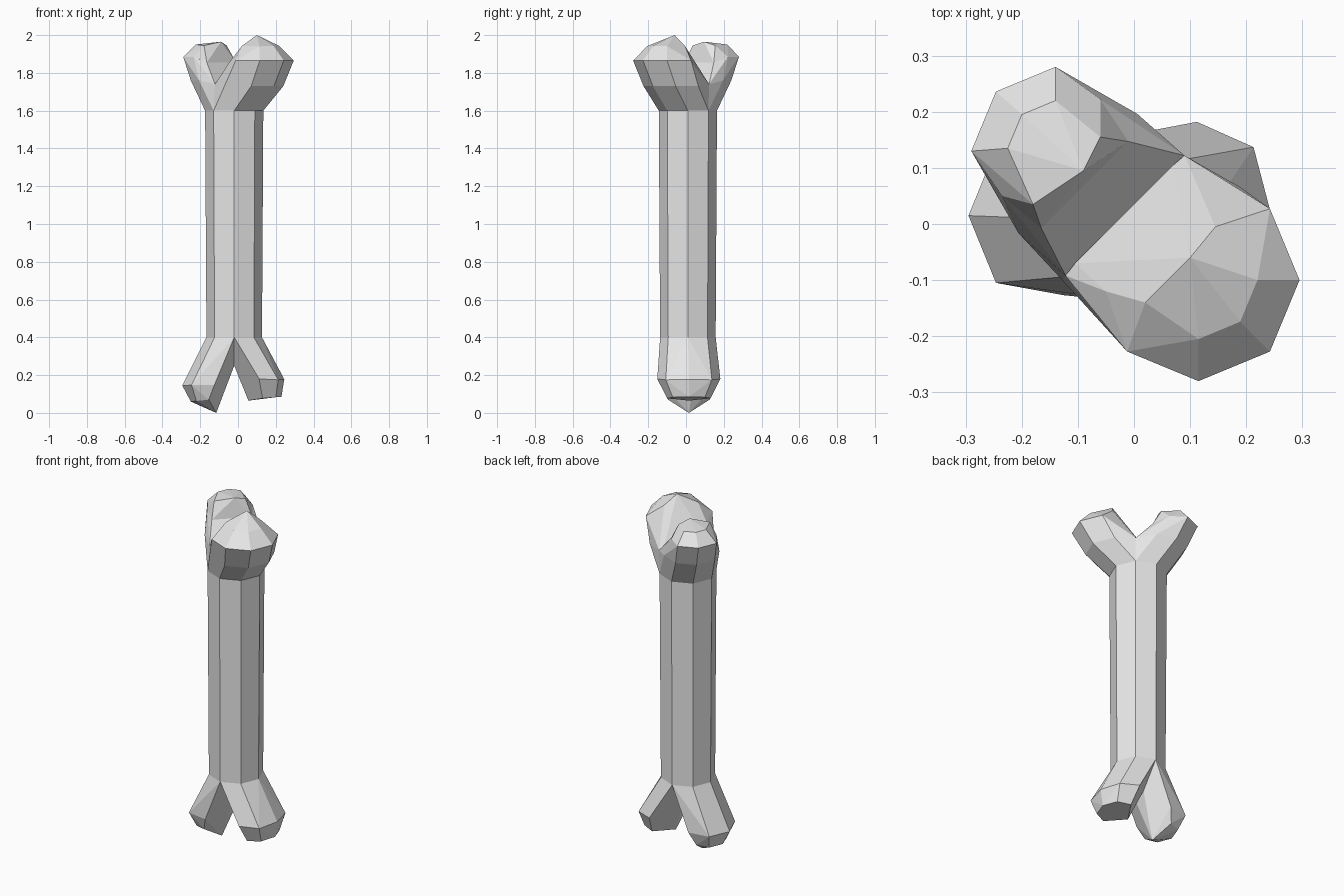
import bpy, bmesh, math
from mathutils import Vector

if "Cube" in bpy.data.objects:
    bpy.data.objects.remove(bpy.data.objects["Cube"])

bone_grey = bpy.data.materials.new("bone grey")
bone_grey.diffuse_color = (0.8, 0.8, 0.8, 1)
bone_grey.use_nodes = True
bone_grey.node_tree.nodes["Principled BSDF"].inputs["Base Color"].default_value = bone_grey.diffuse_color


def finish(name, bm):
    bmesh.ops.recalc_face_normals(bm, faces=bm.faces)
    me = bpy.data.meshes.new(name)
    bm.to_mesh(me)
    bm.free()
    me.materials.append(bone_grey)
    ob = bpy.data.objects.new(name, me)
    bpy.context.collection.objects.link(ob)
    return ob


def arc(cx, cy, r, z, first):
    """Five neighbouring corners of an octagon, starting at corner number first."""
    return [(cx + r * math.cos(k * math.pi / 4), cy + r * math.sin(k * math.pi / 4), z)
            for k in range(first, first + 5)]


def knob(name, *hulls):
    """A faceted knob made from one or more stacked convex blocks."""
    out = bmesh.new()
    for pts in hulls:
        bm = bmesh.new()
        for p in pts:
            bm.verts.new(p)
        res = bmesh.ops.convex_hull(bm, input=bm.verts)
        loose = {g for g in res["geom_interior"] if isinstance(g, bmesh.types.BMVert)}
        bmesh.ops.delete(bm, geom=list(loose), context='VERTS')
        bmesh.ops.dissolve_limit(bm, angle_limit=math.radians(4),
                                 verts=bm.verts, edges=bm.edges)
        tmp = bpy.data.meshes.new("block")
        bm.to_mesh(tmp)
        bm.free()
        out.from_mesh(tmp)
        bpy.data.meshes.remove(tmp)
    return finish(name, out)


def both_sides(points, cy=0.015):
    """Mirror (x, offset, z) points across the y middle."""
    return [(x, cy + s * d, z) for x, d, z in points for s in (1, -1) if d or s > 0]


CX, CY = -0.02, 0.01

# Eight-sided shaft
bm = bmesh.new()
bmesh.ops.create_cone(bm, cap_ends=True, segments=8, radius1=0.147, radius2=0.154, depth=1.2)
bmesh.ops.translate(bm, verts=bm.verts, vec=Vector((CX, CY, 1.0)))
finish("shaft", bm)

# Large upper knob (front right)
valley = [(0.09, 0.122, 1.74), (-0.122, -0.092, 1.74)]
knob("large_upper_knob",
     arc(CX, CY, 0.154, 1.6, -3) + valley
     + arc(0.07, -0.055, 0.17, 1.73, -3)
     + arc(0.115, -0.1, 0.18, 1.865, -3)
     + arc(0.115, -0.1, 0.105, 1.942, -2)[:3]
     + [(0.145, -0.005, 1.942), (0.02, -0.14, 1.942), (0.1, -0.06, 2.0),
        (0.12, 0.055, 1.85), (-0.05, -0.12, 1.85),
        (0.07, 0.105, 1.755), (-0.105, -0.07, 1.755)])

# Small upper knob (back left): leaning neck with a cap on it
ring = arc(-0.14, 0.13, 0.15, 1.885, 2)[:3] + [
    (-0.06, 0.222, 1.885), (-0.235, 0.05, 1.885),
    (-0.01, 0.147, 1.855), (-0.165, -0.008, 1.855)]
knob("small_upper_knob",
     arc(CX, CY, 0.154, 1.6, 1) + valley + arc(-0.1, 0.09, 0.15, 1.76, 1) + ring,
     ring + [(-0.2, 0.195, 1.95), (-0.14, 0.22, 1.95), (-0.06, 0.155, 1.945),
             (-0.09, 0.095, 1.965), (-0.18, 0.035, 1.945), (-0.225, 0.135, 1.95)])

# Lower right knob
knob("lower_right_knob",
     arc(CX, CY, 0.147, 0.4, -2)
     + both_sides([(CX, 0.04, 0.25),
                   (0.245, 0, 0.178), (0.213, 0.122, 0.175), (0.112, 0.167, 0.18),
                   (0.23, 0, 0.085), (0.2, 0.085, 0.083), (0.13, 0.115, 0.077),
                   (0.055, 0, 0.065)]))

# Lower left knob
knob("lower_left_knob",
     arc(CX, CY, 0.147, 0.4, 2)
     + both_sides([(CX, 0.04, 0.25),
                   (-0.295, 0, 0.145), (-0.246, 0.12, 0.147), (-0.125, 0.142, 0.148),
                   (-0.25, 0, 0.06), (-0.22, 0.085, 0.063), (-0.155, 0.11, 0.07),
                   (-0.115, 0, 0.0)]))
